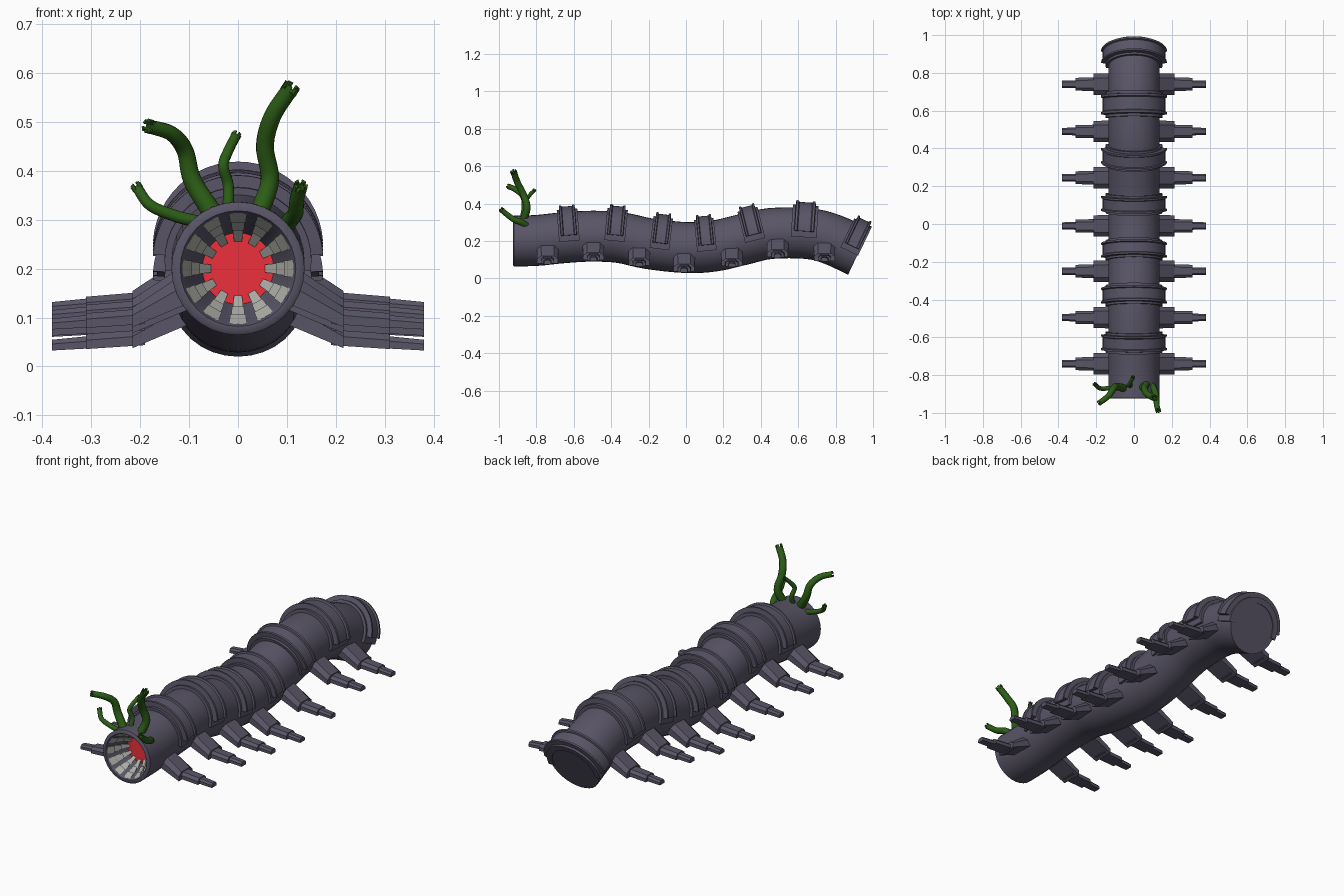
import bpy, bmesh
from math import sin, cos, pi, radians
from mathutils import Vector as V

if "Cube" in bpy.data.objects:
    bpy.data.objects.remove(bpy.data.objects["Cube"])


def material(name, rgb):
    m = bpy.data.materials.new(name)
    m.diffuse_color = (*rgb, 1)
    m.use_nodes = True
    m.node_tree.nodes["Principled BSDF"].inputs["Base Color"].default_value = m.diffuse_color
    return m


HIDE = material("hide", (0.10, 0.09, 0.135))
GREEN = material("tentacle_green", (0.025, 0.11, 0.008))
RED = material("throat_red", (0.85, 0.03, 0.045))
BONE = material("tooth_bone", (0.42, 0.42, 0.39))


def loft(bm, rings):
    """Skin a list of equal-length point loops and cap both ends."""
    vs = [[bm.verts.new(p) for p in r] for r in rings]
    n = len(vs[0])
    for a, b in zip(vs, vs[1:]):
        for i in range(n):
            bm.faces.new((a[i], a[(i + 1) % n], b[(i + 1) % n], b[i]))
    bm.faces.new(vs[0][::-1])
    bm.faces.new(vs[-1])


def finish(bm, name, mat, smooth=35):
    bmesh.ops.recalc_face_normals(bm, faces=bm.faces[:])
    me = bpy.data.meshes.new(name)
    bm.to_mesh(me)
    bm.free()
    ob = bpy.data.objects.new(name, me)
    bpy.context.collection.objects.link(ob)
    me.materials.append(mat)
    bpy.ops.object.select_all(action='DESELECT')
    ob.select_set(True)
    bpy.context.view_layer.objects.active = ob
    if smooth:
        bpy.ops.object.shade_smooth_by_angle(angle=radians(smooth))
    return ob


def spline(pts, steps):
    """Catmull-Rom through points."""
    p = [V(q) for q in pts]
    p = [2 * p[0] - p[1]] + p + [2 * p[-1] - p[-2]]
    out = []
    for i in range(1, len(p) - 2):
        a, b, c, d = p[i - 1:i + 3]
        for k in range(steps):
            t = k / steps
            out.append(0.5 * (2 * b + (c - a) * t + (2 * a - 5 * b + 4 * c - d) * t ** 2
                              + (3 * b - a - 3 * c + d) * t ** 3))
    return out + [p[-2]]


def tangent(path, i):
    return (path[min(i + 1, len(path) - 1)] - path[max(i - 1, 0)]).normalized()


def circle(c, u, v, r, n):
    return [c + (u * cos(2 * pi * k / n) + v * sin(2 * pi * k / n)) * r for k in range(n)]


X = V((1, 0, 0))
MOUTH = V((0, -0.925, 0.2))
spine = spline([(0, y, z) for y, z in (
    (-.925, .20), (-.8, .203), (-.65, .218), (-.5, .226), (-.35, .218), (-.2, .186), (0, .165),
    (.15, .173), (.3, .207), (.45, .24), (.65, .24), (.78, .209), (.925, .143))], 4)


def spine_at(y):
    """Centre, forward and up directions of the body at a given y."""
    i = next(k for k in range(len(spine) - 1) if spine[k + 1].y >= y)
    t = (y - spine[i].y) / (spine[i + 1].y - spine[i].y)
    f = tangent(spine, i).lerp(tangent(spine, i + 1), t).normalized()
    return spine[i].lerp(spine[i + 1], t), f, X.cross(f)


# body tube with the mouth funnel turned inwards
bm = bmesh.new()
Z = V((0, 0, 1))
rings = [circle(MOUTH + V((0, d, 0)), X, Z, r, 32)
         for d, r in ((.13, .068), (.06, .095), (.005, .115), (0, .118), (0, .130))]
for i, c in enumerate(spine):
    f = V((0, 1, 0)) if i == 0 else tangent(spine, i)
    rings.append(circle(c + V((0, .005 if i == 0 else 0, 0)), X, X.cross(f), .136, 32))
loft(bm, rings)
finish(bm, "body", HIDE, 40)

# red throat
bm = bmesh.new()
loft(bm, [circle(MOUTH + V((0, d, 0)), X, Z, .073, 32) for d in (.115, .128)])
finish(bm, "throat", RED)

# three rings of teeth lining the funnel
bm = bmesh.new()
for d0, d1, r0, r1, w0, w1 in ((.008, .04, .113, .094, .018, .016),
                               (.042, .075, .101, .078, .015, .012),
                               (.078, .112, .088, .055, .012, .008)):
    for k in range(12):
        a = 2 * pi * k / 12
        u, t = V((cos(a), 0, sin(a))), V((-sin(a), 0, cos(a)))

        def section(d, r, w, th):
            c = MOUTH + V((0, d, 0))
            return [c + u * (r + th) - t * w, c + u * (r + th) + t * w,
                    c + u * r + t * w, c + u * r - t * w]
        loft(bm, [section(d0, r0, w0, .004), section(d1, r1, w1, .012)])
finish(bm, "teeth", BONE, 0)


# back plates: a base band and a raised, rimmed band over it
def plate(name, y, k):
    c, f, up = spine_at(y)
    bm = bmesh.new()
    base = [(-.055, .12), (-.055, .150), (.055, .150), (.055, .12)]
    top = [(-.045, .13), (-.041, .174), (-.031, .174), (-.027, .166),
           (.027, .166), (.031, .174), (.041, .174), (.045, .13)]
    for prof, a0 in ((base, -8), (top, 4)):
        rows = []
        for j in range(25):
            a = radians(a0 + (180 - 2 * a0) * j / 24)
            rows.append([c + f * s * k + (X * cos(a) + up * sin(a)) * r for s, r in prof])
        loft(bm, rows)
    finish(bm, name, HIDE, 30)


for n, (y, k) in enumerate(((-.625, 1), (-.38, 1), (-.14, .95), (.11, .95),
                            (.365, 1), (.63, 1.25), (.882, .95))):
    plate(f"back_plate_{n + 1}", y, k)


# stepped three-part legs
def leg(name, y, side):
    c = spine_at(y)[0]
    bm = bmesh.new()
    for x0, z0, w0, t0, x1, z1, w1, t1 in (
            (.08, -.035, .058, .036, .215, -.108, .056, .020),
            (.19, -.106, .036, .016, .31, -.115, .034, .015),
            (.29, -.115, .021, .013, .38, -.122, .019, .011)):
        def section(x, z, w, t):
            return [V((side * x, y + p * w, c.z + z + q * t)) for p, q in
                    ((-1, -1), (1, -1), (1, .2), (.6, 1), (-.6, 1), (-1, .2))]
        loft(bm, [section(x0, z0, w0, t0), section(x1, z1, w1, t1)])
    finish(bm, name, HIDE, 0)


for n, y in enumerate((-.74, -.495, -.25, -.01, .245, .49, .74)):
    for side, word in ((-1, "left"), (1, "right")):
        leg(f"leg_{word}_{n + 1}", y, side)


# tentacles: tapering tubes with a notched, hollow tip
def tentacle(name, pts, r0, r1):
    path = spline(pts, 6)
    bm = bmesh.new()
    rings, u = [], V((.3, 1, .1))
    for i, c in enumerate(path):
        t = tangent(path, i)
        u = (u - t * u.dot(t)).normalized()
        r = r0 + (r1 - r0) * i / (len(path) - 1)
        rings.append(circle(c, u, t.cross(u), r, 12))
    v = t.cross(u)
    rings.append(circle(c, u, v, r1 * .65, 12))
    rings.append(circle(c - t * r1 * .6, u, v, r1 * .5, 12))
    loft(bm, rings)
    for k in range(5):
        a0, a1 = 2 * pi * k / 5, 2 * pi * (k + .55) / 5
        loft(bm, [[c + t * h + (u * cos(a) + v * sin(a)) * r1 * q for a, q in
                   ((a0, .65), (a0, 1.06), (a1, 1.06), (a1, .65))] for h in (-r1 * .4, r1 * .7)])
    finish(bm, name, GREEN, 40)


tentacle("tentacle_1", [(-.08, -.87, .295), (-.13, -.87, .308), (-.18, -.87, .33),
                        (-.206, -.85, .365)], .013, .011)
tentacle("tentacle_2", [(-.05, -.87, .31), (-.093, -.86, .38), (-.108, -.87, .44),
                        (-.135, -.91, .475), (-.18, -.945, .49)], .021, .014)
tentacle("tentacle_3", [(-.02, -.86, .32), (-.02, -.845, .37), (-.03, -.855, .41),
                        (-.02, -.84, .44), (-.005, -.812, .47)], .012, .010)
tentacle("tentacle_4", [(.042, -.87, .31), (.065, -.85, .38), (.055, -.87, .45),
                        (.07, -.90, .51), (.105, -.92, .565)], .020, .017)
tentacle("tentacle_5", [(.09, -.85, .28), (.108, -.88, .30), (.118, -.92, .315),
                        (.12, -.955, .34), (.127, -.985, .365)], .018, .014)
